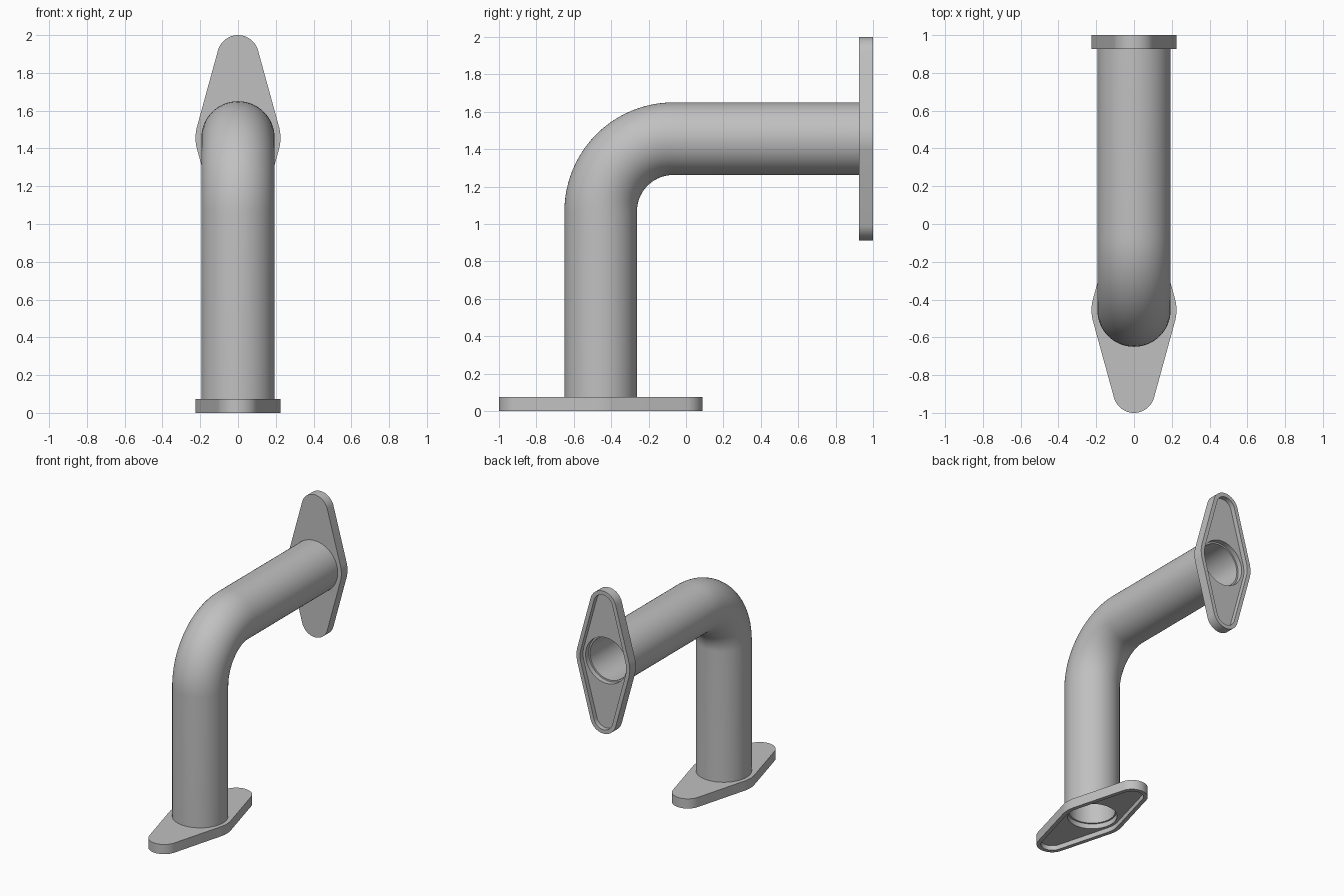
import bpy, bmesh, math
from mathutils import Matrix, Vector

cube = bpy.data.objects.get("Cube")
if cube:
    bpy.data.objects.remove(cube, do_unlink=True)

grey = bpy.data.materials.new("plain grey")
grey.use_nodes = True
grey.diffuse_color = (0.53, 0.53, 0.53, 1)
grey.node_tree.nodes["Principled BSDF"].inputs["Base Color"].default_value = grey.diffuse_color

AXIS_Y, AXIS_Z = -0.456, 1.456      # centre lines of the two pipe legs
OUTER, BORE, INNER, BEND = 0.194, 0.174, 0.162, 0.388
THICK, RECESS = 0.074, 0.036
SEG = 64


def finish(name, bm):
    bmesh.ops.recalc_face_normals(bm, faces=bm.faces)
    mesh = bpy.data.meshes.new(name)
    bm.to_mesh(mesh)
    bm.free()
    mesh.materials.append(grey)
    obj = bpy.data.objects.new(name, mesh)
    bpy.context.collection.objects.link(obj)
    return obj


def smooth(obj):
    bpy.ops.object.select_all(action='DESELECT')
    obj.select_set(True)
    bpy.context.view_layer.objects.active = obj
    bpy.ops.object.shade_smooth_by_angle(angle=math.radians(30))


def flange_outline(inset):
    """Rounded diamond: a wide middle arc blended into two small tip arcs."""
    middle, tip, reach = 0.225 - inset, 0.11 - inset, 0.434
    lean = math.asin((middle - tip) / reach)
    half = []
    for i in range(7):
        a = lean * i / 6
        half.append((middle * math.cos(a), middle * math.sin(a)))
    for i in range(13):
        a = lean + (math.pi / 2 - lean) * i / 12
        half.append((tip * math.cos(a), reach + tip * math.sin(a)))
    right = [(x, -y) for x, y in half[:0:-1]] + half
    return right + [(-x, y) for x, y in right[-2:0:-1]]


def circle(radius):
    return [(radius * math.cos(math.tau * i / SEG), radius * math.sin(math.tau * i / SEG))
            for i in range(SEG)]


def prism(name, points, low, high):
    bm = bmesh.new()
    bottom = [bm.verts.new((x, y, low)) for x, y in points]
    top = [bm.verts.new((x, y, high)) for x, y in points]
    bm.faces.new(bottom)
    bm.faces.new(top)
    for i in range(len(points)):
        j = (i + 1) % len(points)
        bm.faces.new((bottom[i], bottom[j], top[j], top[i]))
    return finish(name, bm)


def make_flange(name, matrix):
    """Plate with a pocket sunk into its mating face and a bore through it."""
    plate = prism(name, flange_outline(0), 0, THICK)
    cutters = [prism("pocket_cutter", flange_outline(0.03), -0.1, RECESS),
               prism("bore_cutter", circle(BORE), -0.2, THICK + 0.1)]
    bpy.context.view_layer.objects.active = plate
    for cutter in cutters:
        cut = plate.modifiers.new("cut", 'BOOLEAN')
        cut.operation = 'DIFFERENCE'
        cut.solver = 'EXACT'
        cut.object = cutter
        bpy.ops.object.modifier_apply(modifier=cut.name)
        bpy.data.objects.remove(cutter, do_unlink=True)
    plate.data.transform(matrix)
    smooth(plate)


# Flanges: one flat on the ground, one upright at the back
make_flange("base_flange", Matrix.Translation((0, AXIS_Y, 0)))
make_flange("rear_flange", Matrix.Translation((0, 1, AXIS_Z)) @ Matrix.Rotation(math.pi / 2, 4, 'X'))

# Pipe: hollow wall swept up, round the elbow and backwards
path = [(Vector((0, AXIS_Y, THICK)), 0)]
STEPS = 24
for i in range(STEPS + 1):
    a = math.pi / 2 * i / STEPS
    path.append((Vector((0, AXIS_Y + BEND * (1 - math.cos(a)), AXIS_Z - BEND + BEND * math.sin(a))), a))
path.append((Vector((0, 1 - THICK, AXIS_Z)), math.pi / 2))

bm = bmesh.new()
walls = []
for radius in (OUTER, INNER):
    rings = []
    for centre, a in path:
        across = Vector((0, math.cos(a), -math.sin(a)))
        rings.append([bm.verts.new(centre + Vector((x, 0, 0)) + across * y) for x, y in circle(radius)])
    walls.append(rings)
    for r0, r1 in zip(rings, rings[1:]):
        for i in range(SEG):
            j = (i + 1) % SEG
            bm.faces.new((r0[i], r0[j], r1[j], r1[i]))
for end in (0, -1):
    a, b = walls[0][end], walls[1][end]
    for i in range(SEG):
        j = (i + 1) % SEG
        bm.faces.new((a[i], a[j], b[j], b[i]))
smooth(finish("elbow_pipe", bm))
